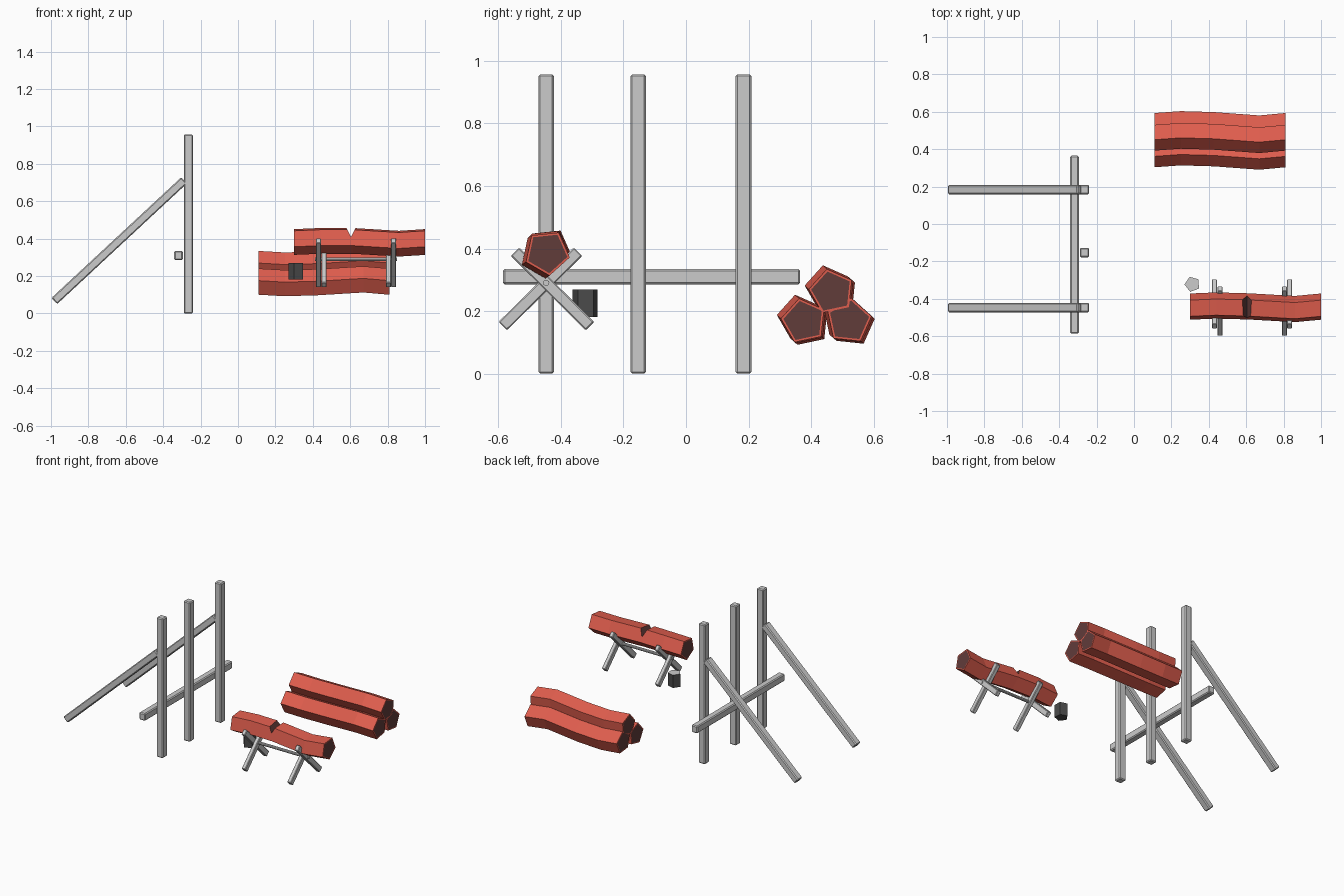
import bpy, bmesh, math
from mathutils import Vector, Matrix

if "Cube" in bpy.data.objects:
    bpy.data.objects.remove(bpy.data.objects["Cube"])


def material(name, rgb):
    m = bpy.data.materials.new(name)
    m.use_nodes = True
    m.diffuse_color = (*rgb, 1)
    m.node_tree.nodes["Principled BSDF"].inputs["Base Color"].default_value = (*rgb, 1)
    return m


GREY = material("pale grey timber", (0.6, 0.6, 0.6))
RED = material("red bark", (0.74, 0.11, 0.075))
BROWN = material("dark brown cut wood", (0.12, 0.045, 0.042))
DARK = material("charcoal", (0.07, 0.07, 0.07))


def finish(name, bm, *mats):
    bmesh.ops.recalc_face_normals(bm, faces=bm.faces)
    mesh = bpy.data.meshes.new(name)
    bm.to_mesh(mesh)
    bm.free()
    for m in mats:
        mesh.materials.append(m)
    obj = bpy.data.objects.new(name, mesh)
    bpy.context.collection.objects.link(obj)
    return obj


def beam(name, start, end, width, depth, bevel=0.006):
    """Chamfered square timber; width runs across the axis, depth along the other side."""
    a, b = Vector(start), Vector(end)
    axis = (b - a).normalized()
    side = Vector((0, 1, 0)) if abs(axis.y) < 0.5 and abs(axis.x) + abs(axis.z) > 0.9 else Vector((1, 0, 0))
    if abs(axis.y) > 0.1:
        side = Vector((1, 0, 0))
    third = axis.cross(side)
    bm = bmesh.new()
    bmesh.ops.create_cube(bm, size=1)
    bmesh.ops.scale(bm, verts=bm.verts, vec=(depth, width, (b - a).length))
    bmesh.ops.bevel(bm, geom=bm.edges[:], offset=bevel, segments=1, affect='EDGES')
    frame = Matrix((side, third, axis)).transposed().to_4x4()
    bmesh.ops.transform(bm, verts=bm.verts, matrix=Matrix.Translation((a + b) / 2) @ frame)
    return finish(name, bm, GREY)


def log(name, x0, y, z, angle, bends):
    """Five-sided log along x with a slight wave and inset dark ends."""
    bm = bmesh.new()
    rings = []
    for t, dy, dz in bends:
        ring = []
        for k in range(5):
            a = math.radians(angle + 72 * k)
            ring.append(bm.verts.new((x0 + 0.7 * t, y + dy + 0.074 * math.cos(a),
                                      z + dz + 0.074 * math.sin(a))))
        rings.append(ring)
    for r, s in zip(rings, rings[1:]):
        for k in range(5):
            n = (k + 1) % 5
            bm.faces.new((r[k], r[n], s[n], s[k]))
    ends = [bm.faces.new(rings[0]), bm.faces.new(rings[-1])]
    bmesh.ops.recalc_face_normals(bm, faces=bm.faces)
    bmesh.ops.inset_individual(bm, faces=ends, thickness=0.008)
    for f in ends:
        f.material_index = 1
    return finish(name, bm, RED, BROWN)


# Frame: three posts, a cross rail and two leaning braces
for name, y in (("front", -0.447), ("middle", -0.153), ("rear", 0.184)):
    beam(name + "_post", (-0.265, y, 0), (-0.265, y, 0.957), 0.05, 0.05)
    if name != "middle":
        beam(name + "_brace", (-0.982, y, 0.067), (-0.288, y, 0.712), 0.045, 0.05)
beam("cross_rail", (-0.318, -0.585, 0.31), (-0.318, 0.365, 0.31), 0.05, 0.046)

# Sawbuck: crossed legs at both ends joined by a rod
for name, rising, falling in (("right", 0.46, 0.43), ("left", 0.805, 0.832)):
    beam(name + "_rising_leg", (rising, -0.586, 0.152), (rising, -0.345, 0.39), 0.038, 0.028, 0.004)
    beam(name + "_falling_leg", (falling, -0.547, 0.39), (falling, -0.307, 0.152), 0.038, 0.028, 0.004)
bm = bmesh.new()
bmesh.ops.create_cone(bm, cap_ends=True, segments=10, radius1=0.01, radius2=0.01, depth=0.44)
bmesh.ops.transform(bm, verts=bm.verts, matrix=Matrix.Translation((0.631, -0.447, 0.29))
                    @ Matrix.Rotation(math.pi / 2, 4, 'Y'))
finish("sawbuck_rod", bm, GREY)

# Stacked logs
pile = [(0, 0, 0), (0.2, 0.01, -0.008), (0.45, 0.005, -0.003), (0.8, -0.013, 0.012), (1, 0, 0)]
log("top_log", 0.11, 0.466, 0.262, 30, pile)
log("front_log", 0.11, 0.377, 0.168, 30, pile)
log("rear_log", 0.11, 0.521, 0.168, 12, pile)

# Log on the sawbuck, with a sawn notch
held = [(0, 0, 0), (0.2, 0.006, 0.006), (0.45, 0.001, 0.006), (0.8, -0.013, -0.009), (1, 0, 0)]
cut_log = log("sawn_log", 0.3, -0.444, 0.387, 60, held)
bm = bmesh.new()
section = [bm.verts.new((x, -0.6, z)) for x, z in ((0.604, 0.41), (0.656, 0.51), (0.552, 0.51))]
face = bm.faces.new(section)
moved = bmesh.ops.extrude_face_region(bm, geom=[face])["geom"]
bmesh.ops.translate(bm, verts=[v for v in moved if isinstance(v, bmesh.types.BMVert)], vec=(0, 0.3, 0))
for f in bm.faces:
    f.material_index = 1
cutter = finish("notch_cutter", bm, RED, BROWN)
cutter.hide_render = True
mod = cut_log.modifiers.new("notch", 'BOOLEAN')
mod.operation = 'DIFFERENCE'
mod.solver = 'EXACT'
mod.object = cutter
bpy.context.view_layer.objects.active = cut_log
bpy.ops.object.modifier_apply(modifier=mod.name)
bpy.data.objects.remove(cutter)

# Small five-sided block with a pale top
bm = bmesh.new()
bmesh.ops.create_cone(bm, cap_ends=True, segments=5, radius1=0.042, radius2=0.042, depth=0.088)
bmesh.ops.transform(bm, verts=bm.verts, matrix=Matrix.Translation((0.312, -0.322, 0.225))
                    @ Matrix.Rotation(math.radians(20), 4, 'Z'))
bm.normal_update()
for f in bm.faces:
    f.material_index = 1 if f.normal.z > 0.5 else 0
finish("small_block", bm, DARK, GREY)
